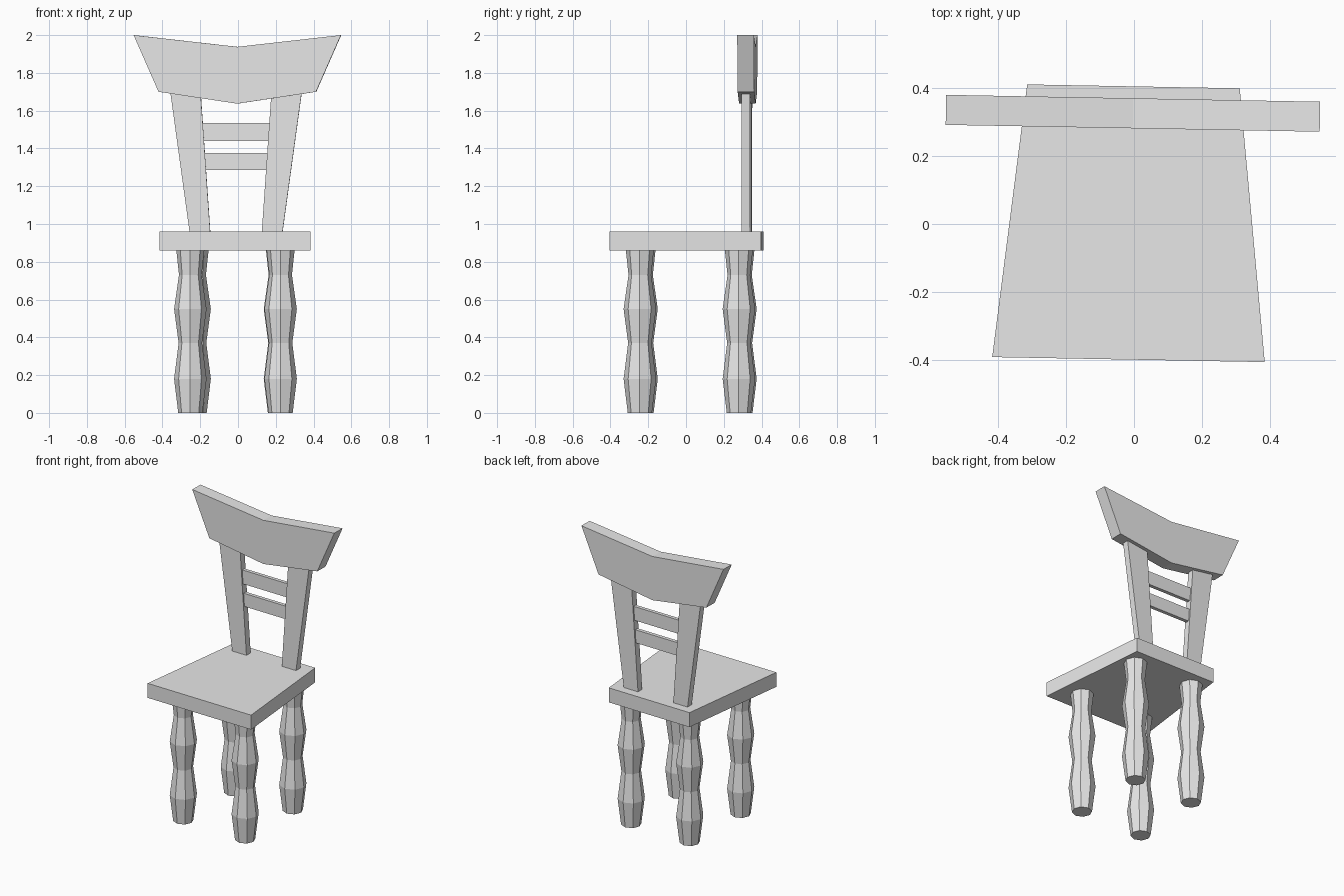
import bpy, bmesh, math
from mathutils import Matrix

cube = bpy.data.objects.get("Cube")
if cube:
    bpy.data.objects.remove(cube, do_unlink=True)

# One plain grey for the whole chair
GREY = (0.8, 0.8, 0.8, 1.0)
mat = bpy.data.materials.new("plain grey")
mat.use_nodes = True
mat.diffuse_color = GREY
mat.node_tree.nodes["Principled BSDF"].inputs["Base Color"].default_value = GREY

# The chair is turned very slightly about the vertical
PLACE = Matrix.Translation((-0.009, 0, 0)) @ Matrix.Rotation(math.radians(-1.05), 4, 'Z')


def finish(name, bm):
    bmesh.ops.recalc_face_normals(bm, faces=bm.faces)
    mesh = bpy.data.meshes.new(name)
    bm.to_mesh(mesh)
    bm.free()
    mesh.materials.append(mat)
    obj = bpy.data.objects.new(name, mesh)
    obj.matrix_world = PLACE
    bpy.context.collection.objects.link(obj)
    return obj


def extrude_outline(name, points, depth):
    """Extrude a closed 3D outline along the depth vector."""
    bm = bmesh.new()
    face = bm.faces.new([bm.verts.new(p) for p in points])
    new = bmesh.ops.extrude_face_region(bm, geom=[face])["geom"]
    bmesh.ops.translate(bm, vec=depth, verts=[v for v in new if isinstance(v, bmesh.types.BMVert)])
    return finish(name, bm)


def upright_panel(name, outline, y, thick):
    """Panel drawn in x and z, centred on y."""
    return extrude_outline(name, [(x, y - thick / 2, z) for x, z in outline], (0, thick, 0))


def turned_leg(name, cx, cy, sides=8):
    """Faceted leg lofted through rings of (height, radius)."""
    profile = [(0, 0.064), (0.18, 0.086), (0.37, 0.062), (0.55, 0.086), (0.73, 0.06), (0.87, 0.075)]
    bm = bmesh.new()
    rings = []
    for z, r in profile:
        angles = [math.tau * i / sides for i in range(sides)]
        rings.append([bm.verts.new((cx + r * math.cos(a), cy + r * math.sin(a), z)) for a in angles])
    for low, high in zip(rings, rings[1:]):
        for i in range(sides):
            j = (i + 1) % sides
            bm.faces.new((low[i], low[j], high[j], high[i]))
    bm.faces.new(rings[0])
    bm.faces.new(rings[-1])
    return finish(name, bm)


# Tapered seat
extrude_outline("seat", [(-0.4, -0.398, 0.86), (0.4, -0.398, 0.86),
                         (0.312, 0.404, 0.86), (-0.312, 0.404, 0.86)], (0, 0, 0.1))

BACK_Y = 0.322
for side, s in (("left", 1), ("right", -1)):
    # Legs
    turned_leg(f"front_{side}_leg", s * 0.239, -0.24)
    turned_leg(f"back_{side}_leg", s * 0.226, 0.284)
    # Splayed back posts, wider at the top
    post = [(0.136, 0.95), (0.245, 0.95), (0.351, 1.72), (0.189, 1.72)]
    upright_panel(f"{side}_back_post", [(s * x - 0.007, z) for x, z in post], BACK_Y, 0.045)

# Cross slats between the posts
for name, low, high, half in (("lower_slat", 1.287, 1.377, 0.18), ("upper_slat", 1.44, 1.535, 0.19)):
    upright_panel(name, [(-half - 0.007, low), (half - 0.007, low),
                         (half - 0.007, high), (-half - 0.007, high)], BACK_Y, 0.025)

# Swept top rail with a dip in the middle
upright_panel("top_rail", [(-0.549, 2.0), (-0.417, 1.7), (0, 1.637),
                           (0.417, 1.7), (0.549, 2.0), (0, 1.938)], 0.325, 0.088)
